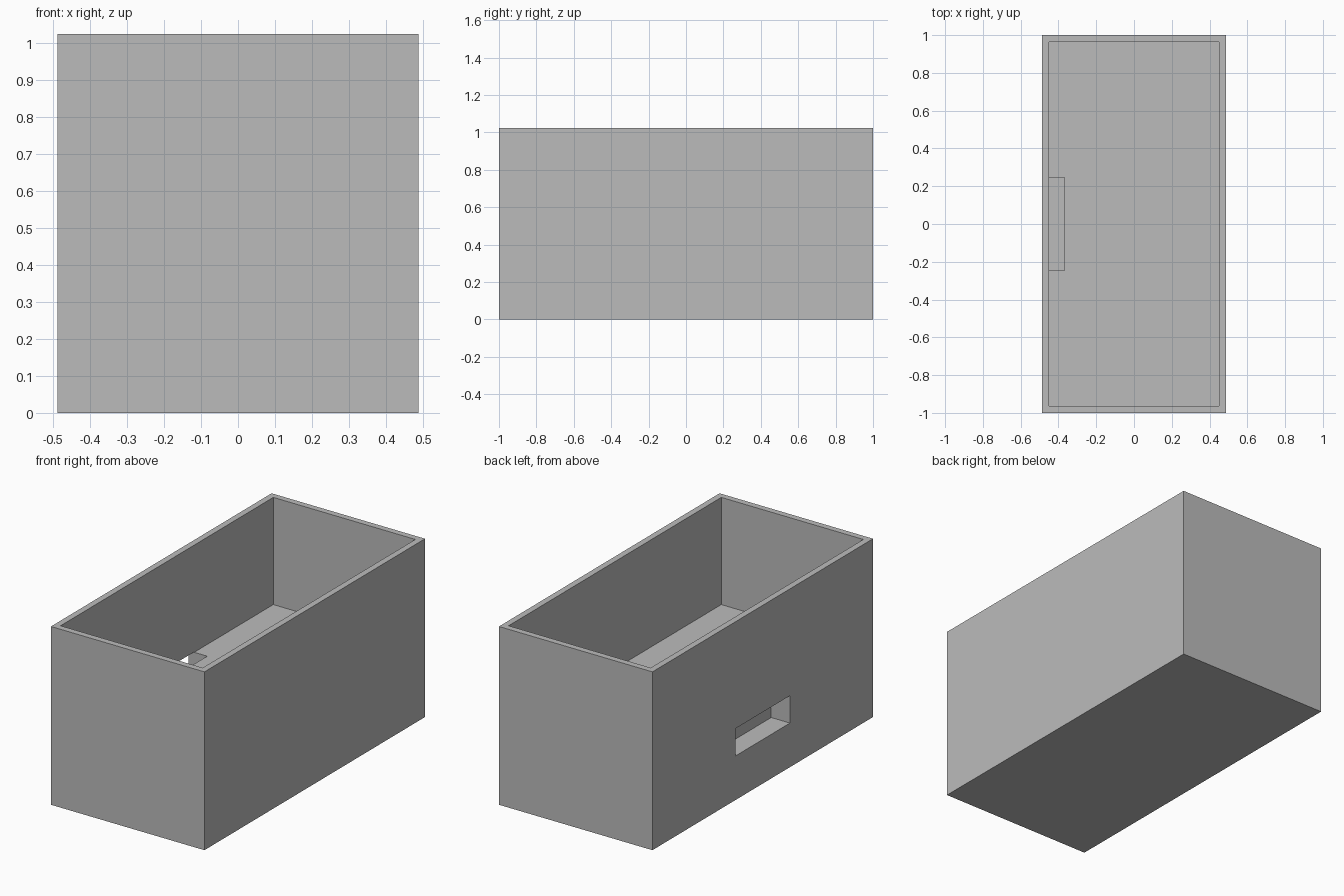
import bpy

if "Cube" in bpy.data.objects:
    bpy.data.objects.remove(bpy.data.objects["Cube"])

HALF_X, HALF_Y, HEIGHT = 0.487, 1.0, 1.023
WALL = 0.036
FLOOR_Z = 0.408                    # top of the thick base
SLOT_Z, SLOT_X, SLOT_Y = 0.253, -0.368, 0.247

grey = bpy.data.materials.new("plain grey")
grey.diffuse_color = (0.5, 0.5, 0.5, 1.0)
grey.use_nodes = True
grey.node_tree.nodes["Principled BSDF"].inputs["Base Color"].default_value = grey.diffuse_color


def box(name, lo, hi):
    """Axis-aligned box between two corners."""
    bpy.ops.mesh.primitive_cube_add(size=1)
    ob = bpy.context.object
    ob.name = name
    for v in ob.data.vertices:
        v.co = [lo[i] if v.co[i] < 0 else hi[i] for i in range(3)]
    ob.data.materials.append(grey)
    return ob


def cut(target, cutter):
    """Subtract a hidden cutter from the target and apply it."""
    mod = target.modifiers.new(cutter.name, 'BOOLEAN')
    mod.operation = 'DIFFERENCE'
    mod.solver = 'EXACT'
    mod.object = cutter
    bpy.context.view_layer.objects.active = target
    bpy.ops.object.modifier_apply(modifier=mod.name)
    bpy.data.objects.remove(cutter)


# Open-topped box body
body = box("box_body", (-HALF_X, -HALF_Y, 0), (HALF_X, HALF_Y, HEIGHT))

# Main cavity above the thick base
cut(body, box("cavity_cutter",
              (-HALF_X + WALL, -HALF_Y + WALL, FLOOR_Z),
              (HALF_X - WALL, HALF_Y - WALL, HEIGHT + 0.2)))

# Slot through the left wall, opening up into the cavity floor
cut(body, box("slot_cutter",
              (-HALF_X - 0.2, -SLOT_Y, SLOT_Z),
              (SLOT_X, SLOT_Y, FLOOR_Z + 0.002)))
